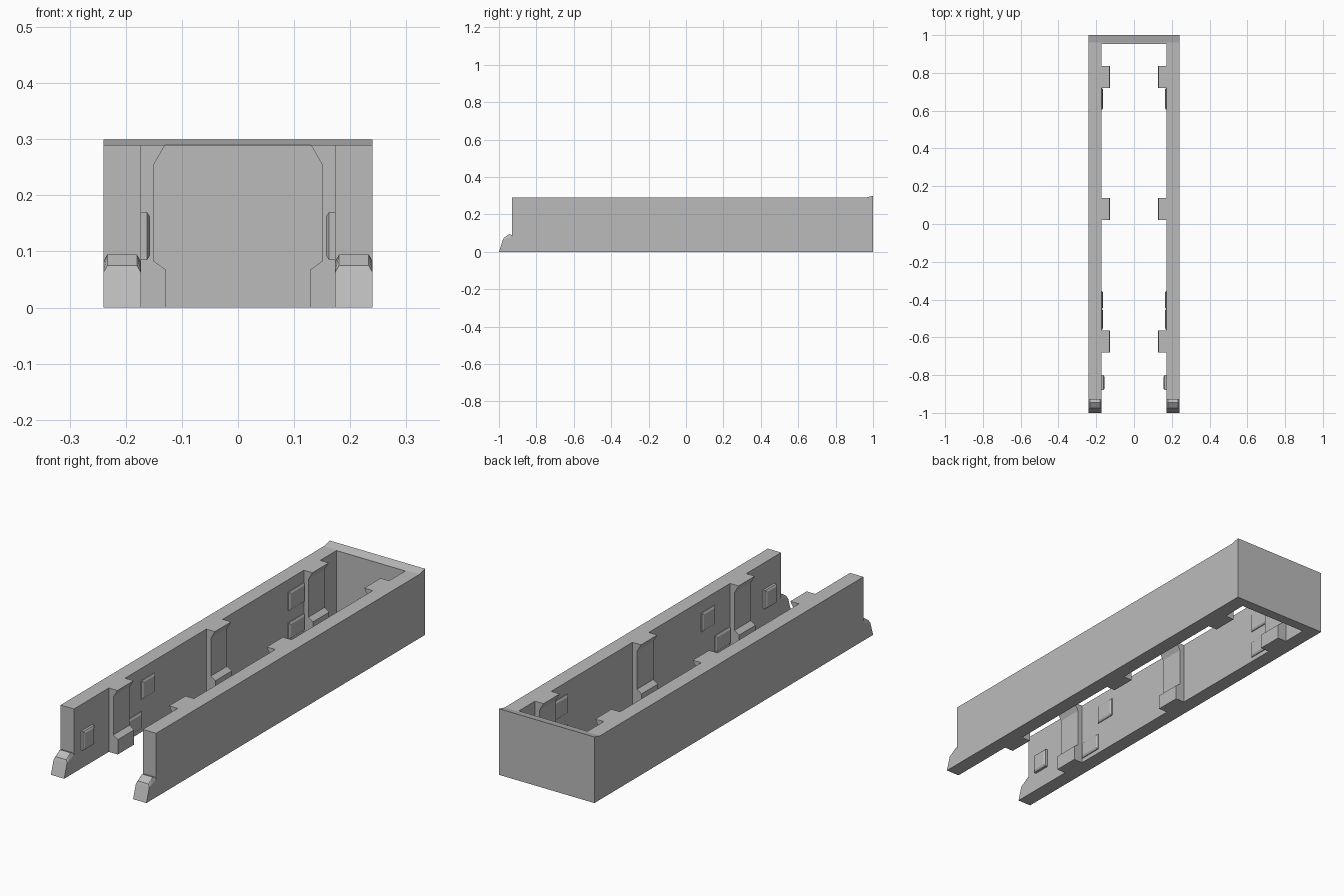
import bpy
import bmesh
from mathutils import Vector

cube = bpy.data.objects.get("Cube")
if cube:
    bpy.data.objects.remove(cube, do_unlink=True)

grey = bpy.data.materials.new("plain grey")
grey.use_nodes = True
grey.diffuse_color = (0.5, 0.5, 0.5, 1)
grey.node_tree.nodes["Principled BSDF"].inputs["Base Color"].default_value = (0.5, 0.5, 0.5, 1)

OUT, IN = 0.24, 0.173        # outer and inner faces of the side walls
FRONT, TOP = -0.93, 0.29


def finish(bm, name):
    bmesh.ops.recalc_face_normals(bm, faces=bm.faces)
    mesh = bpy.data.meshes.new(name)
    bm.to_mesh(mesh)
    bm.free()
    mesh.materials.append(grey)
    obj = bpy.data.objects.new(name, mesh)
    bpy.context.collection.objects.link(obj)
    return obj


def prism(name, points, offset):
    """Extrude a closed outline of 3D points along an offset."""
    bm = bmesh.new()
    face = bm.faces.new([bm.verts.new(p) for p in points])
    new = bmesh.ops.extrude_face_region(bm, geom=[face])["geom"]
    verts = [v for v in new if isinstance(v, bmesh.types.BMVert)]
    bmesh.ops.translate(bm, verts=verts, vec=Vector(offset))
    return finish(bm, name)


def hull(name, points):
    """Convex solid around a few points."""
    bm = bmesh.new()
    for p in points:
        bm.verts.new(p)
    bmesh.ops.convex_hull(bm, input=bm.verts)
    bmesh.ops.dissolve_limit(bm, angle_limit=0.01, verts=bm.verts, edges=bm.edges)
    return finish(bm, name)


# U-shaped frame: two side walls and the back wall
outline = [(-OUT, FRONT), (-OUT, 1), (OUT, 1), (OUT, FRONT),
           (IN, FRONT), (IN, 0.953), (-IN, 0.953), (-IN, FRONT)]
prism("frame", [(x, y, 0) for x, y in outline], (0, 0, TOP))

# Sloping lip on top of the back wall
lip = [(0.96, TOP), (1, TOP), (1, 0.3)]
prism("back_lip", [(-OUT, y, z) for y, z in lip], (2 * OUT, 0, 0))

rib_profile = [(IN, 0), (0.128, 0), (0.128, 0.067), (0.15, 0.083),
               (0.15, 0.255), (0.13, TOP), (IN, TOP)]
foot_full = [(-1, 0), (FRONT, 0), (-0.98, 0.062), (FRONT, 0.08)]
foot_top = [(-0.975, 0.075), (-0.945, 0.095), (FRONT, 0.09)]
# Pads: name, y range, z range, inner face x
pads = [("front_pad", -0.88, -0.80, 0.085, 0.17, 0.157),
        ("middle_lower_pad", -0.56, -0.45, 0.02, 0.095, 0.164),
        ("middle_upper_pad", -0.45, -0.355, 0.15, 0.235, 0.164),
        ("rear_lower_pad", 0.605, 0.72, 0.02, 0.095, 0.164),
        ("rear_upper_pad", 0.605, 0.72, 0.15, 0.235, 0.164)]

for side, s in (("left", 1), ("right", -1)):
    # Inner ribs
    for place, y in (("front", -0.68), ("middle", 0.02), ("rear", 0.72)):
        prism(f"{side}_{place}_rib", [(s * x, y, z) for x, z in rib_profile], (0, 0.117, 0))

    # Chamfered foot at the open end
    points = [(s * x, y, z) for x in (IN, OUT) for y, z in foot_full]
    points += [(s * x, y, z) for x in (IN + 0.007, OUT - 0.007) for y, z in foot_top]
    hull(f"{side}_foot", points)

    # Small raised pads with bevelled rims
    for name, y0, y1, z0, z1, face in pads:
        c = 0.008
        points = [(s * x, y, z) for x in (IN, face + 0.005) for y in (y0, y1) for z in (z0, z1)]
        points += [(s * face, y, z) for y in (y0 + c, y1 - c) for z in (z0 + c, z1 - c)]
        hull(f"{side}_{name}", points)
